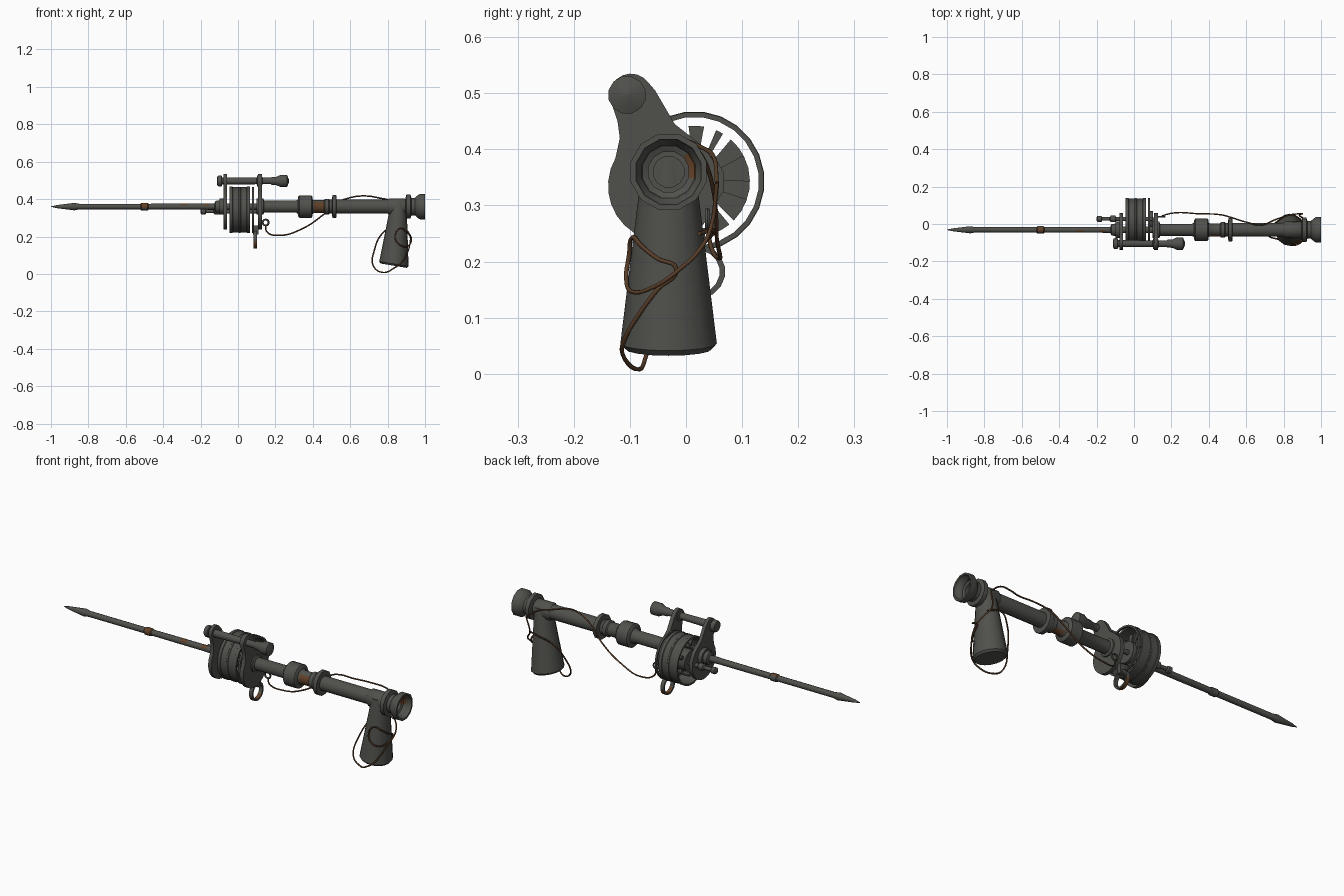
import bpy, bmesh, math
from mathutils import Vector

if "Cube" in bpy.data.objects:
    bpy.data.objects.remove(bpy.data.objects["Cube"])


def material(name, rgb):
    m = bpy.data.materials.new(name)
    m.diffuse_color = (*rgb, 1)
    m.use_nodes = True
    m.node_tree.nodes["Principled BSDF"].inputs["Base Color"].default_value = m.diffuse_color
    return m


STEEL = material("dark steel", (0.08, 0.08, 0.072))
RUST = material("rust", (0.12, 0.053, 0.022))
WIRE = material("brown wire", (0.095, 0.046, 0.021))
AY, AZ = -0.031, 0.36          # barrel axis
DY, DZ = 0.015, 0.343          # reel axis


def finish(name, bm, mat=STEEL, rust=None):
    bmesh.ops.recalc_face_normals(bm, faces=bm.faces)
    me = bpy.data.meshes.new(name)
    me.materials.append(mat)
    if rust:
        me.materials.append(RUST)
        bm.normal_update()
        for f in bm.faces:
            f.material_index = int(rust(f.calc_center_median(), f.normal))
    bm.to_mesh(me)
    bm.free()
    ob = bpy.data.objects.new(name, me)
    bpy.context.collection.objects.link(ob)
    bpy.ops.object.select_all(action='DESELECT')
    ob.select_set(True)
    bpy.context.view_layer.objects.active = ob
    bpy.ops.object.shade_smooth_by_angle(angle=math.radians(42))
    return ob


def loft(name, rings, closed=False, mat=STEEL, rust=None):
    """Skin a row of equal rings; closed joins last to first, else cap the ends."""
    bm = bmesh.new()
    vs = [[bm.verts.new(p) for p in r] for r in rings]
    n = len(vs[0])
    for a, b in zip(vs, vs[1:] + ([vs[0]] if closed else [])):
        for i in range(n):
            j = (i + 1) % n
            bm.faces.new((a[i], a[j], b[j], b[i]))
    if not closed:
        bm.faces.new(vs[0])
        bm.faces.new(vs[-1])
    return finish(name, bm, mat, rust)


def lathe(name, prof, y=AY, z=AZ, n=12, **kw):
    """Turn an (x, radius) profile around an axis parallel to x."""
    return loft(name, [[(x, y + r * math.cos(t), z + r * math.sin(t))
                        for t in (2 * math.pi * (i + .5) / n for i in range(n))]
                       for x, r in prof], **kw)


def prism(name, outline, x0, x1, **kw):
    return loft(name, [[(x, y, z) for y, z in outline] for x in (x0, x1)], **kw)


def arc(cy, cz, r, a, b, n):
    return [(cy + r * math.cos(math.radians(a + (b - a) * i / n)),
             cz + r * math.sin(math.radians(a + (b - a) * i / n))) for i in range(n + 1)]


# Spear with pointed head and rusty patches
lathe("spear", [(-1, .001), (-.97, .008), (-.875, .02), (-.85, .015), (-.52, .015),
                (-.31, .016), (-.27, .016), (-.185, .016), (-.155, .017), (.14, .018)], n=10,
      rust=lambda c, n: (-.31 < c.x < -.27 or -.185 < c.x < -.155) and n.y < -.2 and n.z > .2)
lathe("spear_collar", [(-.522, .015), (-.517, .02), (-.483, .02), (-.478, .015)], n=10,
      rust=lambda c, n: n.z > -.4 and n.y < .4)
lathe("spear_guide", [(-.125, .022), (-.12, .032), (-.1, .034), (-.1, .045), (-.06, .045)])

# Barrel, coupling, clamp and flared open end
lathe("barrel", [(.1, .045), (.135, .045), (.14, .033), (.31, .033), (.32, .04), (.4, .04),
                 (.405, .036), (.46, .036), (.465, .043), (.485, .043), (.49, .038), (.9, .038)],
      rust=lambda c, n: .405 < c.x < .46 and (n.y < .3 and n.z < .8 or n.z < -.5))
lathe("coupling", [(.322, .054), (.328, .061), (.392, .061), (.398, .054)], n=16)
lathe("clamp_ring", [(.503, .045), (.505, .064), (.525, .064), (.527, .045)], n=12)
lathe("muzzle", [(.895, .045), (.9, .067), (.922, .067), (.927, .048), (.945, .048), (.96, .062),
                 (.972, .07), (1, .07), (1, .06), (.985, .058), (.978, .05), (.96, .048),
                 (.955, .037), (.93, .037), (.93, .028), (.895, .028)], n=12, closed=True,
      rust=lambda c, n: .93 < c.x < .979 and c.y > AY + .03 and -.01 < c.z - AZ < .025 and n.y < 0)


# Tapered grip leaning forward, with slanted base
def grip_at(z):
    return .8585 - .024 * (.36 - z) / .3, .046 + .037 * (.36 - z) / .31


rings = []
for z, shrink in ((.036, .01), (.046, 0), (.12, 0), (.22, 0), (.33, 0), (.37, 0)):
    cx, r = grip_at(z)
    r -= shrink
    slant = .18 * max(0, 1 - z / .3)
    rings.append([(cx + r * .94 * math.cos(t), AY + r * 1.03 * math.sin(t),
                   z + .008 - slant * r * math.cos(t))
                  for t in (math.tau * i / 16 for i in range(16))])
loft("grip", rings)
lathe("grip_saddle", [(.8, .039), (.81, .046), (.89, .046), (.9, .04)])

# Open reel drum with banded wall, and a thin separate rim behind it
lathe("reel_drum", [(-.045, .125), (-.03, .125), (-.028, .122), (.004, .122), (.006, .124),
                    (.014, .124), (.016, .122), (.046, .122), (.048, .125),
                    (.065, .125), (.065, .116), (-.045, .116)], DY, DZ, 24, closed=True)
lathe("reel_rim", [(.076, .124), (.086, .124), (.086, .115), (.076, .115)],
      DY, DZ, 24, closed=True)

# Fan of blades inside the reel around its axle
for i, (a, half) in enumerate(((88, 8), (63, 4), (37, 12), (14, 14), (-9, 14), (-32, 13),
                               (-60, 9), (-90, 6), (-120, 9), (-150, 9), (180, 9), (150, 7), (120, 6))):
    blade = arc(DY, DZ, .099, a - half, a + half, 2)
    prism(f"reel_blade_{i + 1}", blade + arc(DY, DZ, .04, a + half * .9, a - half * .9, 2),
          .02 + .008 * (i % 2), .035 + .008 * (i % 2))
lathe("reel_hub", [(-.04, .055), (.06, .055)], DY, DZ, 12)
for i in range(6):
    t = math.tau * (i + .5) / 6
    lathe(f"reel_pin_{i + 1}", [(-.035, .011), (.02, .011)],
          DY + .075 * math.cos(t), DZ + .075 * math.sin(t), 8)
# bars that hold the shell to the fan
for i, a in enumerate((135, 165, 195, 225)):
    prism(f"reel_spoke_{i + 1}", arc(DY, DZ, .119, a - 2, a + 2, 1)
          + arc(DY, DZ, .05, a + 4, a - 4, 1), .0, .012)
lathe("reel_axle", [(-.2, .011), (-.195, .017), (-.175, .017), (-.17, .01), (-.13, .01),
                    (-.125, .018), (-.1, .018), (-.095, .012), (.1, .012)], DY + .012, DZ - .008, 10)

# Two teardrop side plates carrying the top bar
plate = (arc(-.04, .335, .099, 150, 400, 20) + [(.012, .42), (-.02, .445), (-.055, .505)]
         + arc(-.098, .497, .038, 35, 190, 8) + [(-.122, .45), (-.118, .42)])
prism("plate_left", plate, -.078, -.06)
prism("plate_right", plate, .107, .128)

# Top bar with knob, collars and a flared end
lathe("top_bar", [(-.113, .012), (-.11, .027), (-.1, .031), (-.088, .031), (-.085, .02),
                  (.1, .018), (.103, .03), (.128, .03), (.131, .018), (.175, .018),
                  (.18, .022), (.205, .023), (.228, .034), (.262, .034), (.274, .004)],
      -.105, .497, 12)

# Hanging ring and eyelet for the wire
lathe("hanging_ring", [(.082, .048), (.102, .048), (.102, .038), (.082, .038)],
      .022, .182, 16, closed=True, rust=lambda c, n: c.z < .165 and c.x > .09 and abs(n.x) < .5)
prism("ring_tab", [(.012, .21), (.034, .21), (.034, .26), (.012, .26)], .08, .11)
loft("wire_eyelet", [[(.148 + (.016 + .005 * math.cos(b)) * math.cos(a),
                       .038 + .005 * math.sin(b), .275 + (.016 + .005 * math.cos(b)) * math.sin(a))
                      for b in (math.tau * j / 6 for j in range(6))]
                     for a in (math.tau * i / 12 for i in range(12))], closed=True)


def wire(name, pts, r=.004):
    cu = bpy.data.curves.new(name, 'CURVE')
    cu.dimensions = '3D'
    cu.bevel_depth, cu.bevel_resolution, cu.resolution_u = r, 1, 5
    cu.use_fill_caps = True
    sp = cu.splines.new('BEZIER')
    sp.bezier_points.add(len(pts) - 1)
    for b, p in zip(sp.bezier_points, pts):
        b.co = Vector(p)
        b.handle_left_type = b.handle_right_type = 'AUTO'
    cu.materials.append(WIRE)
    ob = bpy.data.objects.new(name, cu)
    bpy.context.collection.objects.link(ob)
    bpy.ops.object.select_all(action='DESELECT')
    ob.select_set(True)
    bpy.context.view_layer.objects.active = ob
    bpy.ops.object.convert(target='MESH')


def on_grip(deg, z, gap=.007):
    """A point just off the grip surface at an angle from the barrel direction."""
    cx, r = grip_at(z)
    t = math.radians(deg)
    return cx + (r + gap) * math.cos(t), AY + (r + gap) * math.sin(t), z


# Slack wire from the reel to the grip, then looped around the grip
wire("slack_wire", [(.148, .038, .262), (.155, .045, .225), (.22, .06, .206), (.34, .055, .24),
                    (.46, .05, .32), (.52, .035, .375), (.6, .01, .408), (.68, -.005, .417),
                    (.76, .025, .405), (.84, .05, .385), (.9, .055, .34)])
wire("grip_wire", [(.9, .055, .34), on_grip(65, .26, .025), on_grip(40, .22, .022),
                   on_grip(14, .187, .018), on_grip(-20, .155), on_grip(-55, .146),
                   on_grip(-85, .17), on_grip(-95, .21), on_grip(-75, .243), on_grip(-45, .228),
                   on_grip(-15, .205, .01), on_grip(10, .187, .012), on_grip(-15, .15),
                   on_grip(-40, .105), on_grip(-62, .062), (.84, -.113, .035),
                   (.775, -.083, .008), (.725, -.068, .04), (.73, -.03, .13),
                   (.775, .02, .22), (.84, .05, .255), on_grip(50, .25, .012)])
